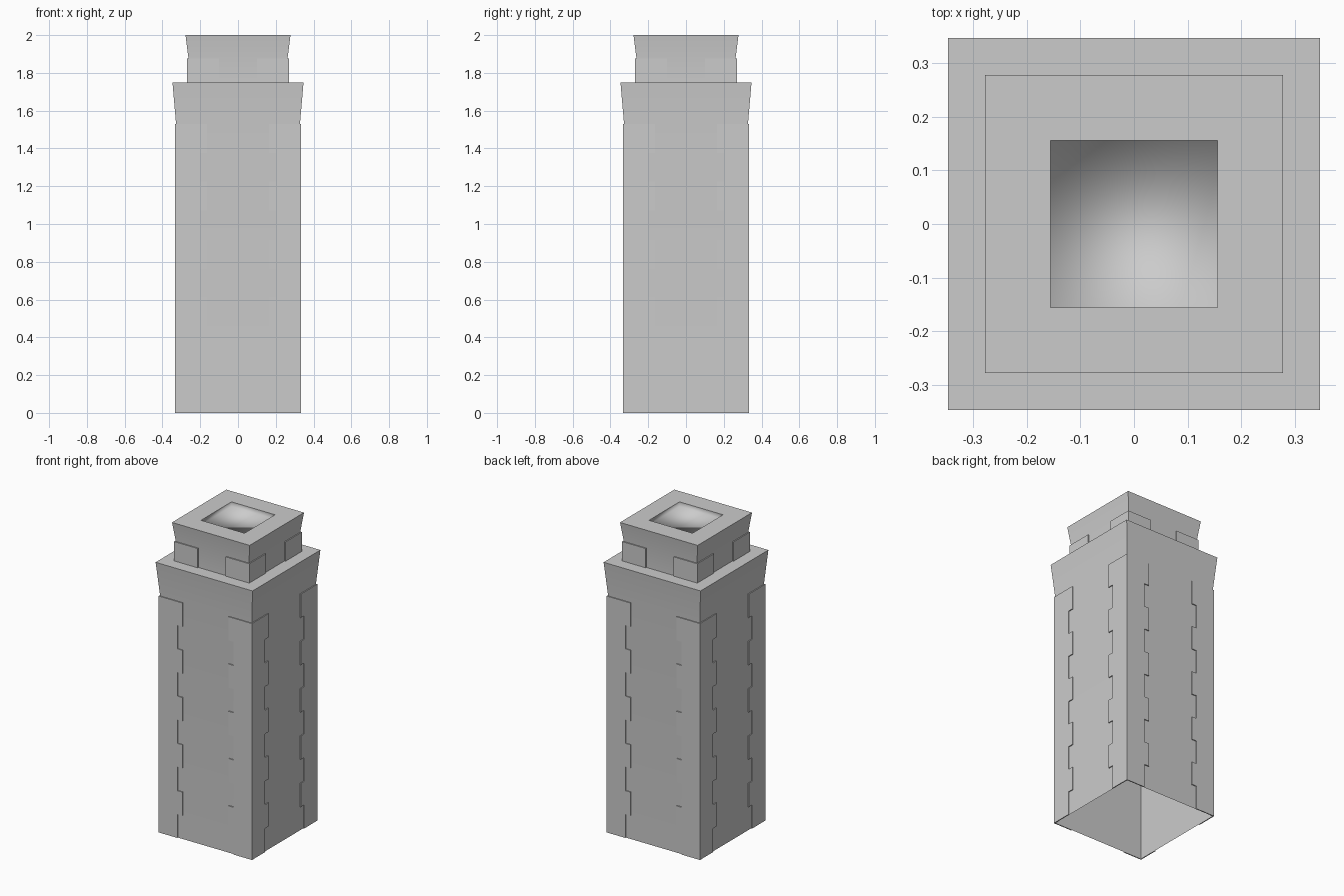
import bpy
import bmesh

cube = bpy.data.objects.get("Cube")
if cube:
    bpy.data.objects.remove(cube)

stone = bpy.data.materials.new("grey stone")
stone.use_nodes = True
grey = (0.6, 0.6, 0.6, 1)
stone.diffuse_color = grey
stone.node_tree.nodes["Principled BSDF"].inputs["Base Color"].default_value = grey


def finish(name, bm, angle=None):
    bmesh.ops.recalc_face_normals(bm, faces=bm.faces)
    mesh = bpy.data.meshes.new(name)
    bm.to_mesh(mesh)
    bm.free()
    mesh.materials.append(stone)
    obj = bpy.data.objects.new(name, mesh)
    bpy.context.collection.objects.link(obj)
    if angle:
        bpy.ops.object.select_all(action="DESELECT")
        obj.select_set(True)
        bpy.context.view_layer.objects.active = obj
        bpy.ops.object.shade_smooth_by_angle(angle=angle)
    return obj


def square_rings(bm, profile):
    """Join square rings given as (half width, height)."""
    rings = [[bm.verts.new((sx * r, sy * r, z))
              for sx, sy in ((-1, -1), (1, -1), (1, 1), (-1, 1))]
             for r, z in profile]
    for low, high in zip(rings, rings[1:]):
        for i in range(4):
            j = (i + 1) % 4
            bm.faces.new((low[i], low[j], high[j], high[i]))
    return rings


# Hollow tower walls, open at the foot, with two flared tops
WALL, NECK = 0.328, 0.262
bm = bmesh.new()
square_rings(bm, [(WALL, 0), (WALL, 1.53), (0.347, 1.75), (NECK, 1.75),
                  (NECK, 1.875), (0.278, 2), (0.156, 2)])
finish("tower_walls", bm, angle=0.5)

# Shallow basin in the top, softly shaded where floor meets sides
bm = bmesh.new()
rings = square_rings(bm, [(0.156, 2), (0.156, 1.97)])
bm.faces.new(rings[-1])
for face in bm.faces:
    face.smooth = True
basin = finish("top_basin", bm)
if basin.data.polygons[-1].normal.z < 0:
    basin.data.flip_normals()


def corner_stones(bm, wall, outer, inner, z0, z1):
    """Thin L-shaped facing stones around all four corners."""
    path = [(wall, inner), (outer, inner), (outer, outer), (inner, outer), (inner, wall)]
    for sx in (-1, 1):
        for sy in (-1, 1):
            low, high = [[bm.verts.new((sx * x, sy * y, z)) for x, y in path + [(wall, wall)]]
                         for z in (z0, z1)]
            for i in range(4):
                bm.faces.new((low[i], low[i + 1], high[i + 1], high[i]))
            bm.faces.new(high)
            bm.faces.new(low)


# Alternating corner stones on the shaft
bm = bmesh.new()
rows = 10
step = 1.53 / rows
for row in range(rows):
    inner = 0.165 if row % 2 else 0.2
    corner_stones(bm, WALL, 0.334, inner, row * step, (row + 1) * step)
finish("shaft_corner_stones", bm)

# Corner stones on the neck
bm = bmesh.new()
corner_stones(bm, NECK, 0.269, 0.1, 1.75, 1.875)
finish("neck_corner_stones", bm)
